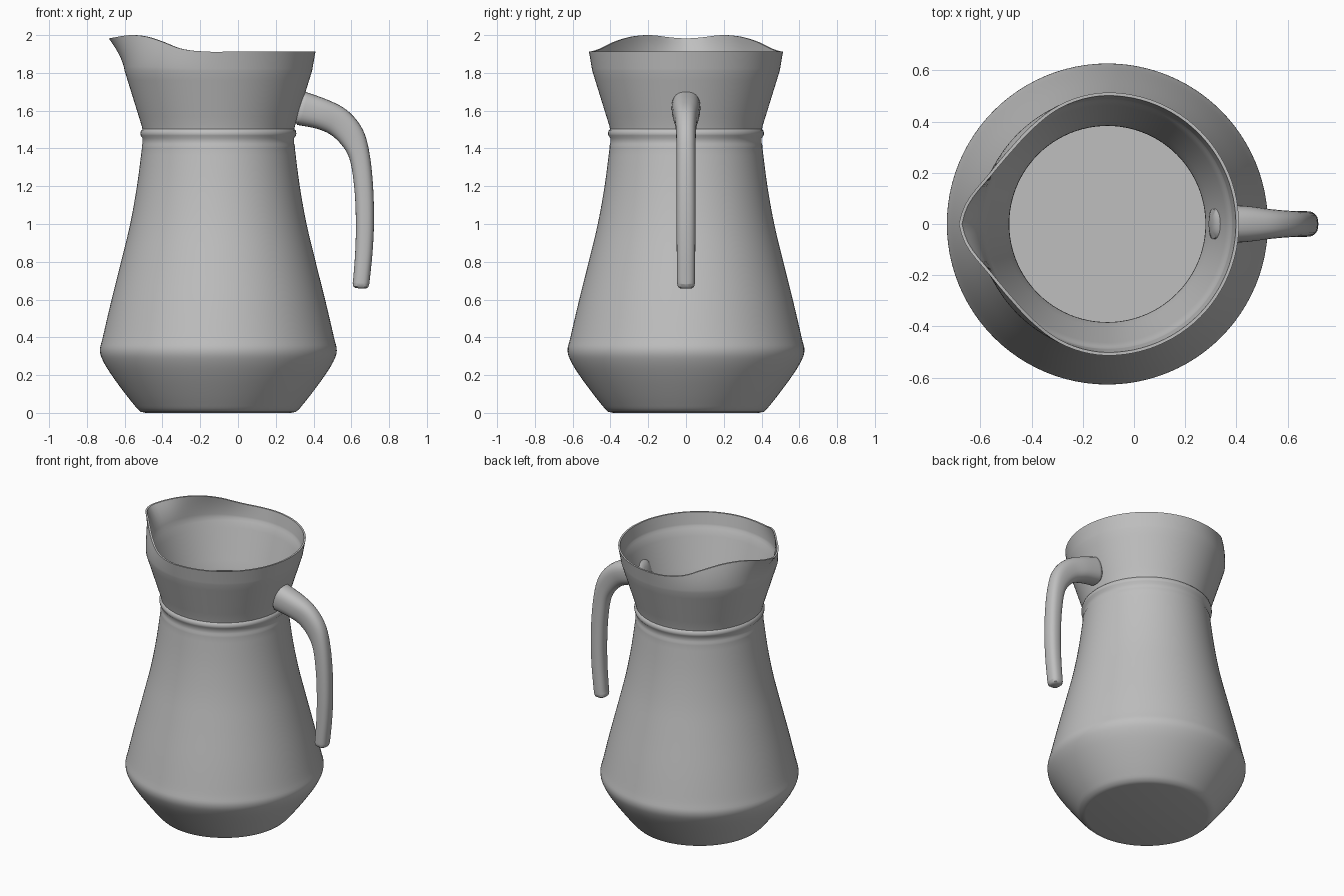
import bpy, bmesh, math
from mathutils import Vector

if "Cube" in bpy.data.objects:
    bpy.data.objects.remove(bpy.data.objects["Cube"])

AXIS_X = -0.104   # the jug's axis sits left of centre, because of the handle
SEG = 96
WALL = 0.018

grey = bpy.data.materials.new("plain grey")
grey.diffuse_color = (0.52, 0.52, 0.52, 1)
grey.use_nodes = True
grey.node_tree.nodes["Principled BSDF"].inputs["Base Color"].default_value = grey.diffuse_color


def smooth_path(pts, steps):
    """Catmull-Rom curve through tuples of any length."""
    out = []
    for i in range(len(pts) - 1):
        a, b = pts[max(i - 1, 0)], pts[i]
        c, d = pts[i + 1], pts[min(i + 2, len(pts) - 1)]
        for s in range(steps):
            t = s / steps
            out.append(tuple(
                0.5 * (2 * q + (r - p) * t + (2 * p - 5 * q + 4 * r - w) * t * t
                       + (3 * q - p - 3 * r + w) * t ** 3)
                for p, q, r, w in zip(a, b, c, d)))
    out.append(tuple(pts[-1]))
    return out


def skin(name, rings):
    """Joins rings of points into a closed, smooth-shaded object."""
    bm = bmesh.new()
    loops = [[bm.verts.new(p) for p in ring] for ring in rings]
    n = len(loops[0])
    for a, b in zip(loops, loops[1:]):
        for i in range(n):
            j = (i + 1) % n
            bm.faces.new((a[i], a[j], b[j], b[i]))
    bm.faces.new(loops[0])
    bm.faces.new(loops[-1])
    bmesh.ops.recalc_face_normals(bm, faces=bm.faces)
    mesh = bpy.data.meshes.new(name)
    bm.to_mesh(mesh)
    bm.free()
    mesh.materials.append(grey)
    ob = bpy.data.objects.new(name, mesh)
    bpy.context.collection.objects.link(ob)
    bpy.ops.object.select_all(action='DESELECT')
    ob.select_set(True)
    bpy.context.view_layer.objects.active = ob
    bpy.ops.object.shade_smooth_by_angle(angle=math.radians(40))
    return ob


# Rim: angle from the spout in degrees, radius, height
RIM = smooth_path([(0, .580, 1.982), (8, .560, 1.987), (22, .505, 2.0),
                   (37, .481, 1.992), (52, .484, 1.965), (67, .500, 1.927),
                   (82, .511, 1.913), (100, .514, 1.912), (180, .514, 1.912)], 8)


def rim_at(angle):
    for a, b in zip(RIM, RIM[1:]):
        if angle <= b[0]:
            t = (angle - a[0]) / (b[0] - a[0])
            return a[1] + t * (b[1] - a[1]), a[2] + t * (b[2] - a[2])
    return RIM[-1][1:]


def round_ring(r, z):
    return [(AXIS_X - r * math.cos(2 * math.pi * i / SEG),
             r * math.sin(2 * math.pi * i / SEG), z) for i in range(SEG)]


def collar_ring(t, inset):
    """Ring between the neck top (t=0) and the shaped rim (t=1)."""
    ring = []
    for i in range(SEG):
        a = 2 * math.pi * i / SEG
        r_rim, z_rim = rim_at(min(math.degrees(a), 360 - math.degrees(a)))
        r = 0.496 + 0.018 * t + (r_rim - 0.514) * t ** 1.7 - inset
        ring.append((AXIS_X - r * math.cos(a), r * math.sin(a),
                     1.81 + t * (z_rim - 1.81)))
    return ring


# Jug body: base, bulge, tapered wall, neck bead and flared neck
base = [(.385, 0), (.412, .006), (.432, .025)]
wall = smooth_path([(.432, .025), (.488, .095), (.558, .19), (.608, .27),
                    (.627, .33), (.612, .40), (.570, .58), (.515, .80),
                    (.467, 1.0), (.431, 1.2), (.405, 1.40)], 4)
bead = [(.405, 1.415), (.401, 1.425), (.401, 1.455), (.411, 1.468),
        (.413, 1.480), (.410, 1.494), (.402, 1.502), (.406, 1.52)]
neck = [(.406 + .090 * k / 6, 1.52 + .29 * k / 6) for k in range(1, 7)]
profile = base + wall[1:] + bead + neck
steps = [k / 8 for k in range(1, 9)]

outer = [round_ring(r, z) for r, z in profile] + [collar_ring(t, 0) for t in steps]
inner = [collar_ring(t, 0.012) for t in reversed(steps)]
inner += [round_ring(r - WALL, z) for r, z in reversed(profile) if z > 0.02]
skin("jug_body", outer + inner)

# Handle: x, z, half thickness, half width along its centre line
path = smooth_path([(.335, 1.612, .090, .076), (.44, 1.583, .082, .070),
                    (.53, 1.540, .078, .058), (.600, 1.465, .070, .052),
                    (.643, 1.36, .055, .050), (.665, 1.20, .050, .050),
                    (.672, 1.02, .048, .050), (.667, .86, .046, .049),
                    (.655, .72, .044, .048), (.651, .685, .044, .047)], 5)
path = [(.300, 1.62, .035, .03), (.308, 1.618, .068, .058)] + path
path += [(.650, .668, .040, .043), (.6495, .659, .028, .031)]


def power(v, e):
    return math.copysign(abs(v) ** e, v)


rings = []
for i, (x, z, thick, wide) in enumerate(path):
    p, q = path[max(i - 1, 0)], path[min(i + 1, len(path) - 1)]
    along = Vector((q[0] - p[0], 0, q[1] - p[1])).normalized()
    across = Vector((-along.z, 0, along.x))
    ring = []
    for k in range(28):
        a = 2 * math.pi * k / 28
        ring.append(Vector((x, 0, z)) + across * thick * power(math.cos(a), .8)
                    + Vector((0, wide * power(math.sin(a), .8), 0)))
    rings.append(ring)
skin("handle", rings)
